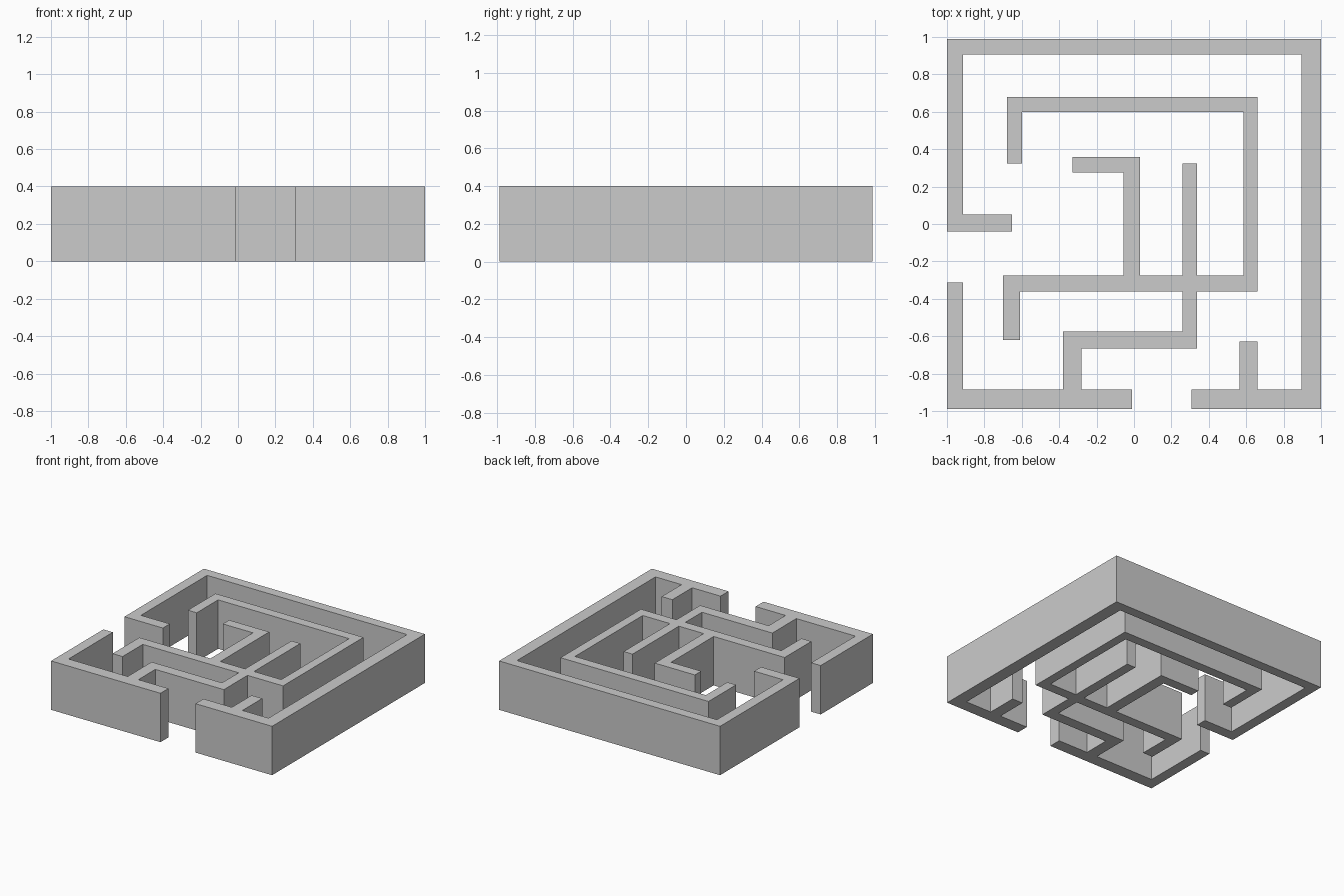
import bpy, bmesh

if "Cube" in bpy.data.objects:
    bpy.data.objects.remove(bpy.data.objects["Cube"])

HEIGHT = 0.4


def wall(name, steps):
    """Extrude a right-angled outline; each (x, y) step gives the next
    vertical edge at x, ending on the horizontal edge at y."""
    corners = []
    for i, (x, y) in enumerate(steps):
        next_x = steps[(i + 1) % len(steps)][0]
        corners += [(x, y), (next_x, y)]
    bm = bmesh.new()
    base = bm.faces.new([bm.verts.new((x, y, 0)) for x, y in corners])
    top = bmesh.ops.extrude_face_region(bm, geom=[base], use_keep_orig=True)["geom"]
    bmesh.ops.translate(bm, vec=(0, 0, HEIGHT),
                        verts=[g for g in top if isinstance(g, bmesh.types.BMVert)])
    bmesh.ops.recalc_face_normals(bm, faces=bm.faces)
    mesh = bpy.data.meshes.new(name)
    bm.to_mesh(mesh)
    bm.free()
    obj = bpy.data.objects.new(name, mesh)
    bpy.context.collection.objects.link(obj)


# Outer wall: left stub, back, right side, front right with its spur
wall("maze_outer_wall", [
    (-1, -.04), (-.652, .05), (-.914, .906), (.896, -.885),
    (.66, -.629), (.564, -.885), (.307, -.988), (1, .988),
])

# Front left corner, joined to the branching inner walls
wall("maze_inner_wall", [
    (-1, -.988), (-.01, -.885), (-.282, -.666), (.338, -.36),
    (.66, .68), (-.68, .323), (-.60, .60), (.585, -.276),
    (.338, .323), (.258, -.276), (.033, .357), (-.33, .275),
    (-.057, -.276), (-.70, -.621), (-.61, -.36), (.258, -.575),
    (-.379, -.885), (-.914, -.313),
])
